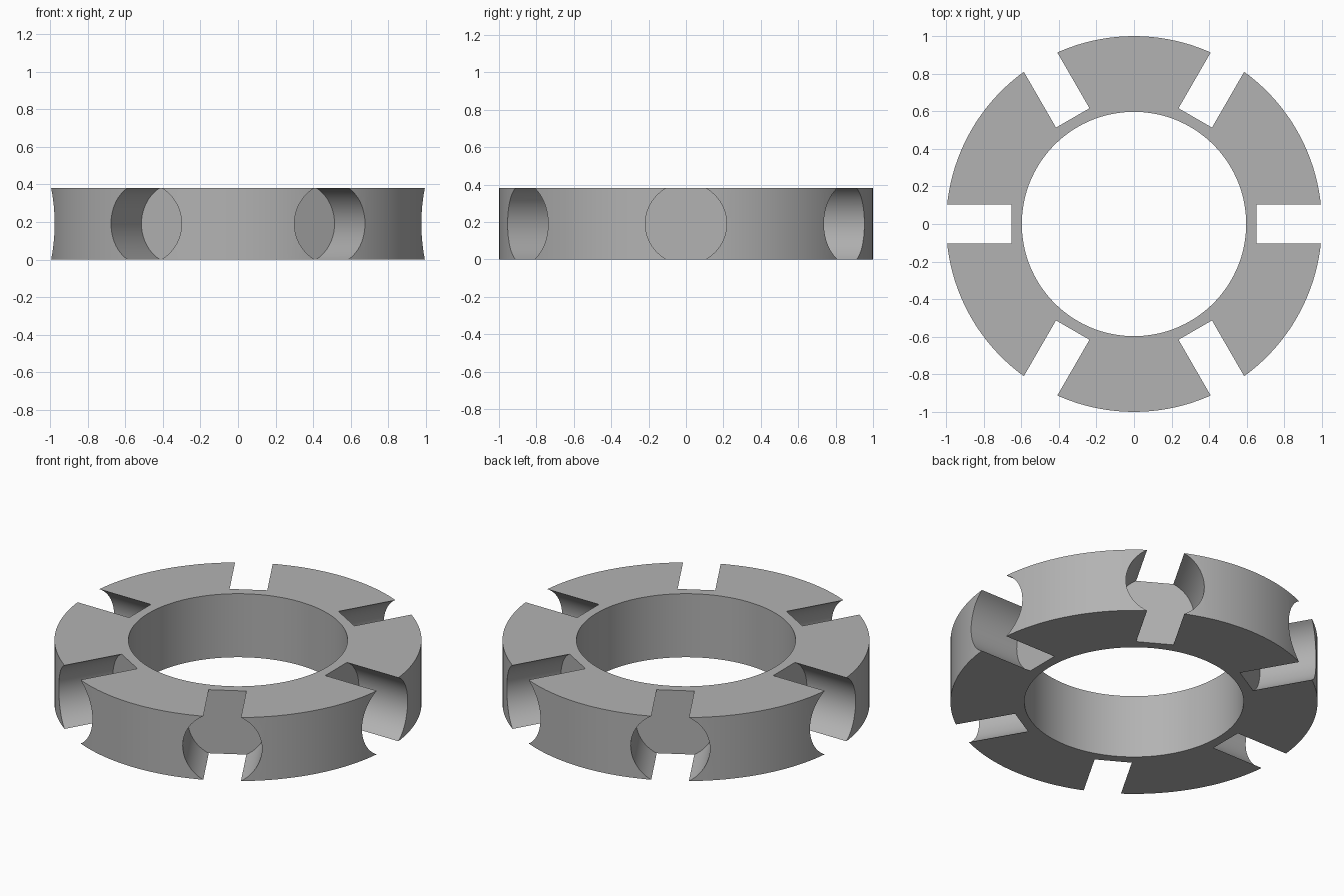
import bpy
import bmesh
import math
from mathutils import Matrix, Vector

default_cube = bpy.data.objects.get("Cube")
if default_cube:
    bpy.data.objects.remove(default_cube, do_unlink=True)

OUTER, INNER, HEIGHT = 1.0, 0.597, 0.382
HOLE_RADIUS, HOLE_FLOOR, HOLE_COUNT = 0.217, 0.652, 6

# Material
grey = bpy.data.materials.new("plain grey")
grey.use_nodes = True
grey.diffuse_color = (0.45, 0.45, 0.45, 1)
grey.node_tree.nodes["Principled BSDF"].inputs["Base Color"].default_value = grey.diffuse_color


def make_object(name, bm):
    bmesh.ops.recalc_face_normals(bm, faces=bm.faces)
    mesh = bpy.data.meshes.new(name)
    bm.to_mesh(mesh)
    bm.free()
    mesh.materials.append(grey)
    obj = bpy.data.objects.new(name, mesh)
    bpy.context.collection.objects.link(obj)
    return obj


# Ring body: a rectangular section spun around z
bm = bmesh.new()
section = [bm.verts.new((r, 0, z)) for r, z in
           ((INNER, 0), (OUTER, 0), (OUTER, HEIGHT), (INNER, HEIGHT))]
edges = [bm.edges.new((section[i], section[(i + 1) % 4])) for i in range(4)]
bmesh.ops.spin(bm, geom=section + edges, cent=(0, 0, 0), axis=(0, 0, 1),
               angle=math.tau, steps=144, use_merge=True, use_duplicate=False)
bmesh.ops.remove_doubles(bm, verts=bm.verts, dist=0.0001)
ring = make_object("slotted_ring", bm)

# Radial flat-bottomed bores, cut from the rim inwards
bm = bmesh.new()
length = 0.6
for i in range(HOLE_COUNT):
    placement = (Matrix.Rotation(i * math.tau / HOLE_COUNT, 4, "Z")
                 @ Matrix.Translation(Vector((HOLE_FLOOR + length / 2, 0, HEIGHT / 2)))
                 @ Matrix.Rotation(math.pi / 2, 4, "Y"))
    bmesh.ops.create_cone(bm, cap_ends=True, segments=64, radius1=HOLE_RADIUS,
                          radius2=HOLE_RADIUS, depth=length, matrix=placement)
cutter = make_object("bore_cutter", bm)
cutter.hide_render = True

bpy.ops.object.select_all(action="DESELECT")
ring.select_set(True)
bpy.context.view_layer.objects.active = ring
cut = ring.modifiers.new("bores", "BOOLEAN")
cut.operation = "DIFFERENCE"
cut.solver = "EXACT"
cut.object = cutter
bpy.ops.object.modifier_apply(modifier=cut.name)
bpy.data.objects.remove(cutter, do_unlink=True)

# Smooth curved walls with crisp rims
bpy.ops.object.shade_smooth_by_angle(angle=math.radians(30))
